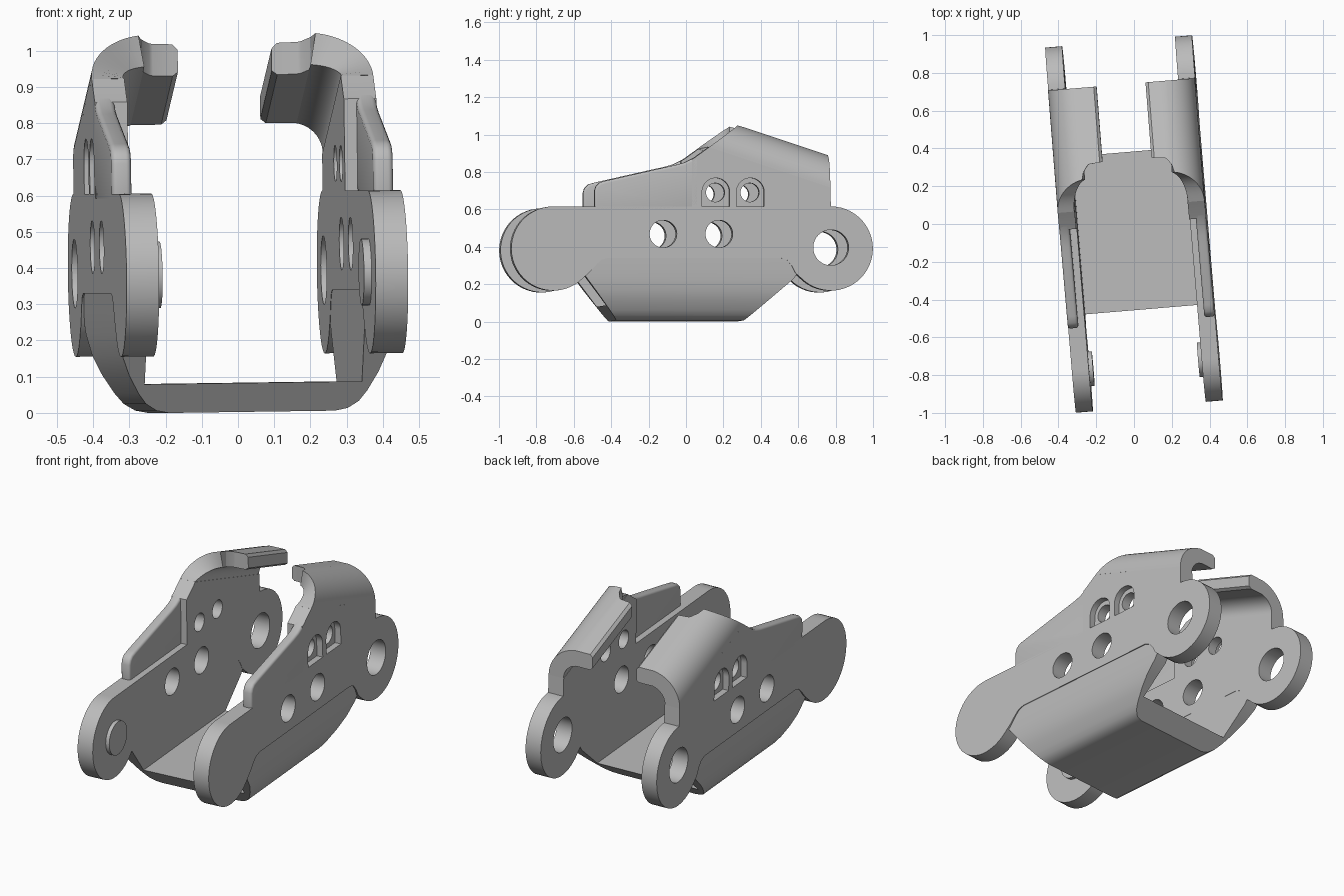
import bpy, bmesh
from math import sin, cos, radians
from mathutils import Matrix

cube = bpy.data.objects.get("Cube")
if cube:
    bpy.data.objects.remove(cube, do_unlink=True)

grey = bpy.data.materials.new("plain grey")
grey.use_nodes = True
COLOUR = (0.5, 0.5, 0.5, 1)
grey.diffuse_color = COLOUR
grey.node_tree.nodes["Principled BSDF"].inputs["Base Color"].default_value = COLOUR

INNER, OUTER = 0.30, 0.39          # side plate faces
END_Y, END_Z, END_R = 0.745, 0.382, 0.225   # round plate ends
SLOPE = 0.333                      # fall of the top flange towards the back


def make(name, verts, faces):
    bm = bmesh.new()
    vs = [bm.verts.new(v) for v in verts]
    for f in faces:
        bm.faces.new([vs[i] for i in f])
    bmesh.ops.recalc_face_normals(bm, faces=bm.faces)
    mesh = bpy.data.meshes.new(name)
    bm.to_mesh(mesh)
    bm.free()
    mesh.materials.append(grey)
    ob = bpy.data.objects.new(name, mesh)
    bpy.context.collection.objects.link(ob)
    return ob


def prism(name, outline, x0, x1):
    """Side outline (y, z) extruded across x."""
    n = len(outline)
    verts = [(x, y, z) for x in (x0, x1) for y, z in outline]
    faces = [range(n), range(n, 2 * n)]
    faces += [(i, (i + 1) % n, n + (i + 1) % n, n + i) for i in range(n)]
    return make(name, verts, faces)


def sheet(name, rows):
    """Bent sheet: each row is front outer, front inner, back inner, back outer."""
    verts = [p for row in rows for p in row]
    last = 4 * len(rows) - 4
    faces = [(0, 1, 2, 3), range(last, last + 4)]
    for r in range(0, last, 4):
        faces += [(r + i, r + (i + 1) % 4, r + 4 + (i + 1) % 4, r + 4 + i) for i in range(4)]
    return make(name, verts, faces)


def arc(cy, cz, r, a0, a1, n=32):
    angles = [radians(a0 + (a1 - a0) * i / n) for i in range(n + 1)]
    return [(cy + r * cos(a), cz + r * sin(a)) for a in angles]


def disc(name, cy, cz, r, x0, x1):
    return prism(name, arc(cy, cz, r, 0, 360, 48)[:-1], x0, x1)


def activate(ob):
    bpy.ops.object.select_all(action="DESELECT")
    ob.select_set(True)
    bpy.context.view_layer.objects.active = ob


def cut(ob, cutter):
    cutter.hide_render = True
    mod = ob.modifiers.new("cut", "BOOLEAN")
    mod.operation, mod.solver, mod.object = "DIFFERENCE", "EXACT", cutter
    activate(ob)
    bpy.ops.object.modifier_apply(modifier=mod.name)
    bpy.data.objects.remove(cutter, do_unlink=True)


# Side plate with round ends
outline = arc(-END_Y, END_Z, END_R, 90, 315)
outline += [(-.55, .255), (-.51, .3), (-.485, .322), (-.45, .332)]
outline += [(.475, .332), (.51, .32), (.535, .29), (.555, .25)]
outline += arc(END_Y, END_Z, END_R, 225, 450)
outline += [(.742, .708), (.092, .924), (.017, .87), (0, .86), (0, .607)]
plate = prism("left_side_plate", outline, INNER, OUTER)

# Holes and arched pockets
cut(plate, disc("cutter", END_Y, .387, .095, .2, .5))
for y in (-.155, .145):
    cut(plate, disc("cutter", y, .46, .073, .2, .5))
for y in (.128, .313):
    arch = arc(y, .685, .074, 0, 180, 24) + [(y - .074, .607), (y + .074, .607)]
    cut(plate, prism("cutter", arch, .355, .5))
    cut(plate, disc("cutter", y, .682, .05, .2, .5))

# Thin crest on the front half
crest = prism("left_front_crest", [
    (-.523, .58), (-.523, .69), (-.515, .715), (-.495, .735), (-.46, .745),
    (-.15, .815), (-.09, .828), (-.04, .842), (.017, .87), (.04, .886), (.04, .58)],
    .335, OUTER)
bev = crest.modifiers.new("round", "BEVEL")
bev.width, bev.segments, bev.limit_method = .022, 4, "ANGLE"
bev.angle_limit = radians(50)
activate(crest)
bpy.ops.object.modifier_apply(modifier=bev.name)

# Hooked top flange: a bend, then a notched lip
def hook_row(outer, inner, front, back=.742):
    def at(p, y):
        return (p[0], y, p[1] - SLOPE * (y - .27))
    return at(outer, front), at(inner, front), at(inner, back), at(outer, back)

CX, CZ, R_OUT, R_IN = .215, .865, .175, .087
rows = []
for i in range(15):
    a = radians(80 * i / 14)
    rows.append(hook_row((CX + R_OUT * cos(a), CZ + R_OUT * sin(a)),
                         (CX + R_IN * cos(a), CZ + R_IN * sin(a)), .092 + .166 * sin(a)))
top, under = CZ + R_OUT, CZ + R_IN
for x, y in ((.235, .295), (.21, .33), (.2, .335), (.145, .34)):
    rows.append(hook_row((x, top), (x, under), y))
rows.append(hook_row((.13, top - .015), (.13, under + .012), .342))
hook = sheet("left_top_flange", rows)

# Round boss inside the front end
boss = disc("left_front_boss", -END_Y, END_Z, .092, .279, .32)

# Right side as a mirror of the left
parts = [plate, crest, hook, boss]
for ob in list(parts):
    twin = ob.copy()
    twin.data = ob.data.copy()
    twin.name = ob.name.replace("left", "right")
    twin.data.transform(Matrix.Scale(-1, 4, (1, 0, 0)))
    twin.data.flip_normals()
    bpy.context.collection.objects.link(twin)
    parts.append(twin)

# Channel joining the plates underneath, with slanted ends
half = [((.386, .336), (.301, .336)), ((.383, .28), (.301, .28)), ((.378, .22), (.301, .22)),
        ((.367, .16), (.301, .16)), ((.345, .105), (.301, .11)), ((.317, .055), (.301, .08)),
        ((.295, .026), (.28, .08)), ((.265, .007), (.255, .08)), ((.23, 0), (.23, .08))]
section = half + [((-o[0], o[1]), (-i[0], i[1])) for o, i in reversed(half)]

def front(p):
    return (p[0], -.395 - .75 * p[1], p[1])

def back(p):
    return (p[0], min(.29 + 1.16 * p[1], .585), p[1])

parts.append(sheet("base_channel", [(front(o), front(i), back(i), back(o)) for o, i in section]))

# Slight lean and turn of the whole bracket, then shading
pivot = Matrix.Translation((0, 0, END_Z))
pose = (Matrix.Translation((0, 0, .003)) @ Matrix.Rotation(radians(4.8), 4, "Z")
        @ pivot @ Matrix.Rotation(radians(-.8), 4, "Y") @ pivot.inverted())
for ob in parts:
    ob.data.transform(pose)
    activate(ob)
    bpy.ops.object.shade_smooth_by_angle(angle=radians(30))
